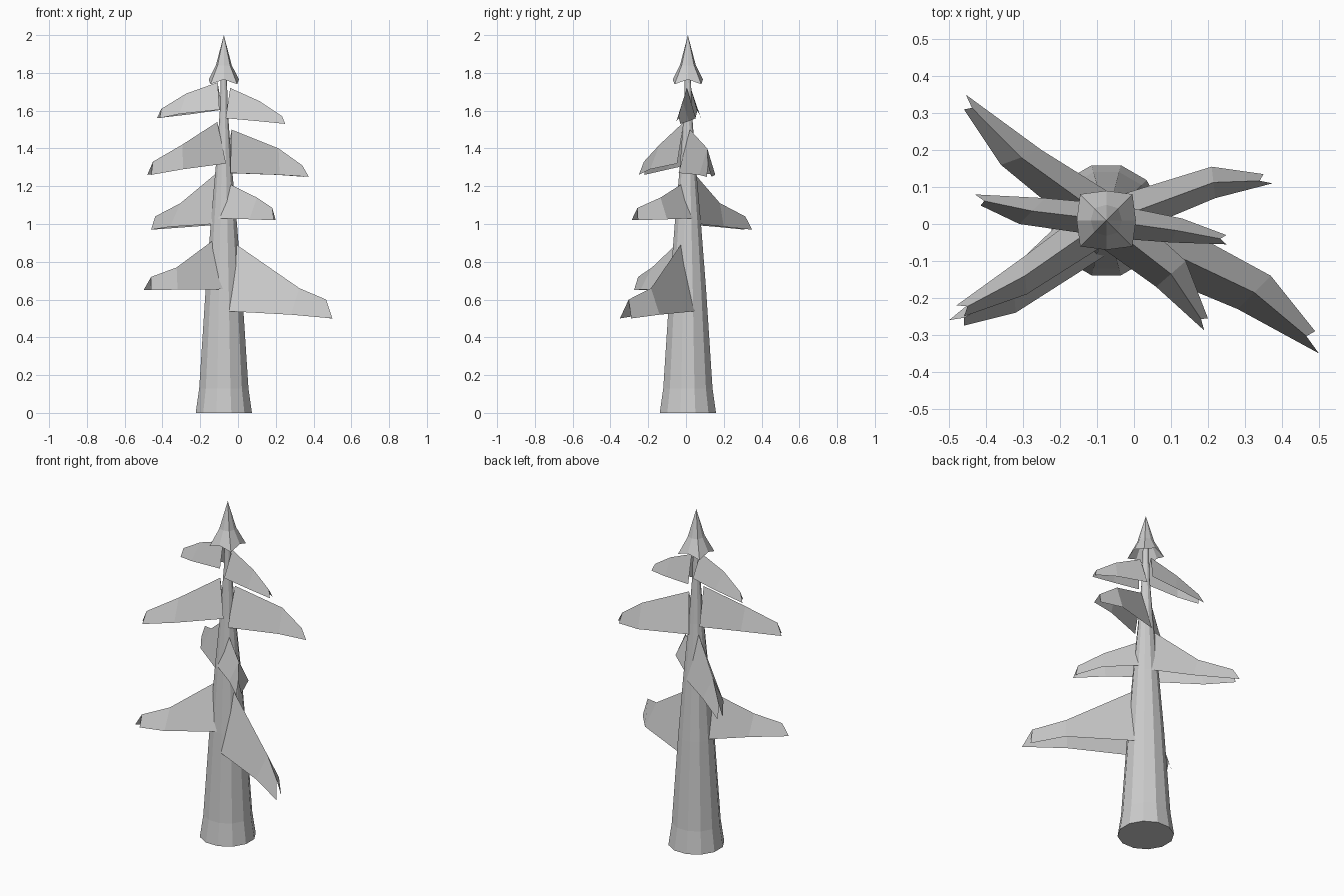
import bpy, math
from mathutils import Vector

old = bpy.data.objects.get("Cube")
if old:
    bpy.data.objects.remove(old, do_unlink=True)

mat = bpy.data.materials.new("pale_grey")
mat.use_nodes = True
GREY = (0.6, 0.6, 0.6, 1)
mat.diffuse_color = GREY
mat.node_tree.nodes["Principled BSDF"].inputs["Base Color"].default_value = GREY

AXIS = Vector((-0.075, 0.01))


def make_object(name, verts, faces):
    mesh = bpy.data.meshes.new(name)
    mesh.from_pydata(verts, [], faces)
    mesh.materials.append(mat)
    mesh.update()
    obj = bpy.data.objects.new(name, mesh)
    bpy.context.collection.objects.link(obj)
    return obj


def strips(rows, count, closed):
    """Quads joining successive rows of points."""
    span = count if closed else count - 1
    return [(r * count + i, r * count + (i + 1) % count,
             (r + 1) * count + (i + 1) % count, (r + 1) * count + i)
            for r in range(rows - 1) for i in range(span)]


# Tapered trunk with a closed base
SIDES = 12
profile = [(0.154, 0), (0.135, 0.13), (0.1, 0.65), (0.072, 1.0),
           (0.042, 1.33), (0.022, 1.6), (0.016, 1.8)]
verts = []
for radius, z in profile:
    for i in range(SIDES):
        a = math.tau * (i + 0.5) / SIDES
        verts.append((AXIS.x + radius * math.cos(a), AXIS.y + radius * math.sin(a), z))
faces = strips(len(profile), SIDES, True) + [tuple(reversed(range(SIDES)))]
make_object("trunk", verts, faces)

# Pointed crown, an open pleated skirt with drooping corners
verts = []
for radius, z, flare, droop in [(0.08, 1.765, 1.25, 0.025), (0.042, 1.84, 1.1, 0)]:
    for i in range(8):
        a = math.tau * i / 8
        corner = i % 2
        r = radius * (flare if corner else 1)
        verts.append((AXIS.x + r * math.cos(a), AXIS.y + r * math.sin(a),
                      z - droop * corner))
verts.append((AXIS.x, AXIS.y, 2.0))
faces = strips(2, 8, True) + [(8 + i, 8 + (i + 1) % 8, 16) for i in range(8)]
make_object("crown", verts, faces)


def bough(name, ridge, low, mid_back, mid_front, tip_back, tip_front):
    """Open folded bough: a high ridge with one panel down each side."""
    mids = [Vector(mid_back), Vector(mid_front)]
    tips = [Vector(tip_back), Vector(tip_front)]
    out = ((tips[0] + tips[1]) / 2 - AXIS).normalized()
    side = Vector((-out.y, out.x))
    if side.y < 0:
        side = -side
    width = 0.1 - 0.045 * (low[0] - 0.6)
    base = AXIS + out * width * 0.3
    roots = [base + side * width * 0.8, base - side * width * 0.8]
    tops = [AXIS + out * width * 0.6, (mids[0] + mids[1]) / 2,
            AXIS + ((tips[0] + tips[1]) / 2 - AXIS) * 0.95]
    lows = [low[0], (low[0] + low[1]) / 2, low[1]]
    verts = []
    for pair, top, z_top, z_low in zip((roots, mids, tips), tops, ridge, lows):
        verts += [(*pair[0], z_low), (*top, z_top), (*pair[1], z_low)]
    make_object(name, verts, strips(3, 3, False))


# Four tiers of boughs, top to bottom
bough("top_right_bough", (1.75, 1.69, 1.61), (1.605, 1.56),
      (-0.24, 0.07), (-0.31, 0.0), (-0.43, 0.08), (-0.415, 0.05))
bough("top_left_bough", (1.72, 1.65, 1.57), (1.56, 1.53),
      (0.13, 0.015), (0.1, -0.05), (0.25, -0.03), (0.25, -0.055))
bough("upper_right_bough", (1.54, 1.42, 1.33), (1.32, 1.26),
      (-0.3, -0.09), (-0.29, -0.19), (-0.48, -0.22), (-0.46, -0.25))
bough("upper_left_bough", (1.5, 1.4, 1.31), (1.27, 1.25),
      (0.21, 0.155), (0.22, 0.07), (0.35, 0.135), (0.375, 0.11))
bough("middle_right_bough", (1.27, 1.11, 1.04), (1.0, 0.97),
      (-0.25, 0.2), (-0.36, 0.16), (-0.455, 0.35), (-0.46, 0.31))
bough("middle_left_bough", (1.21, 1.14, 1.085), (1.03, 1.02),
      (0.14, -0.1), (0.06, -0.17), (0.2, -0.255), (0.19, -0.288))
bough("lower_right_bough", (0.92, 0.77, 0.72), (0.655, 0.65),
      (-0.33, -0.12), (-0.32, -0.24), (-0.5, -0.26), (-0.46, -0.275))
bough("lower_left_bough", (0.9, 0.66, 0.6), (0.54, 0.5),
      (0.37, -0.14), (0.28, -0.23), (0.49, -0.29), (0.5, -0.35))
